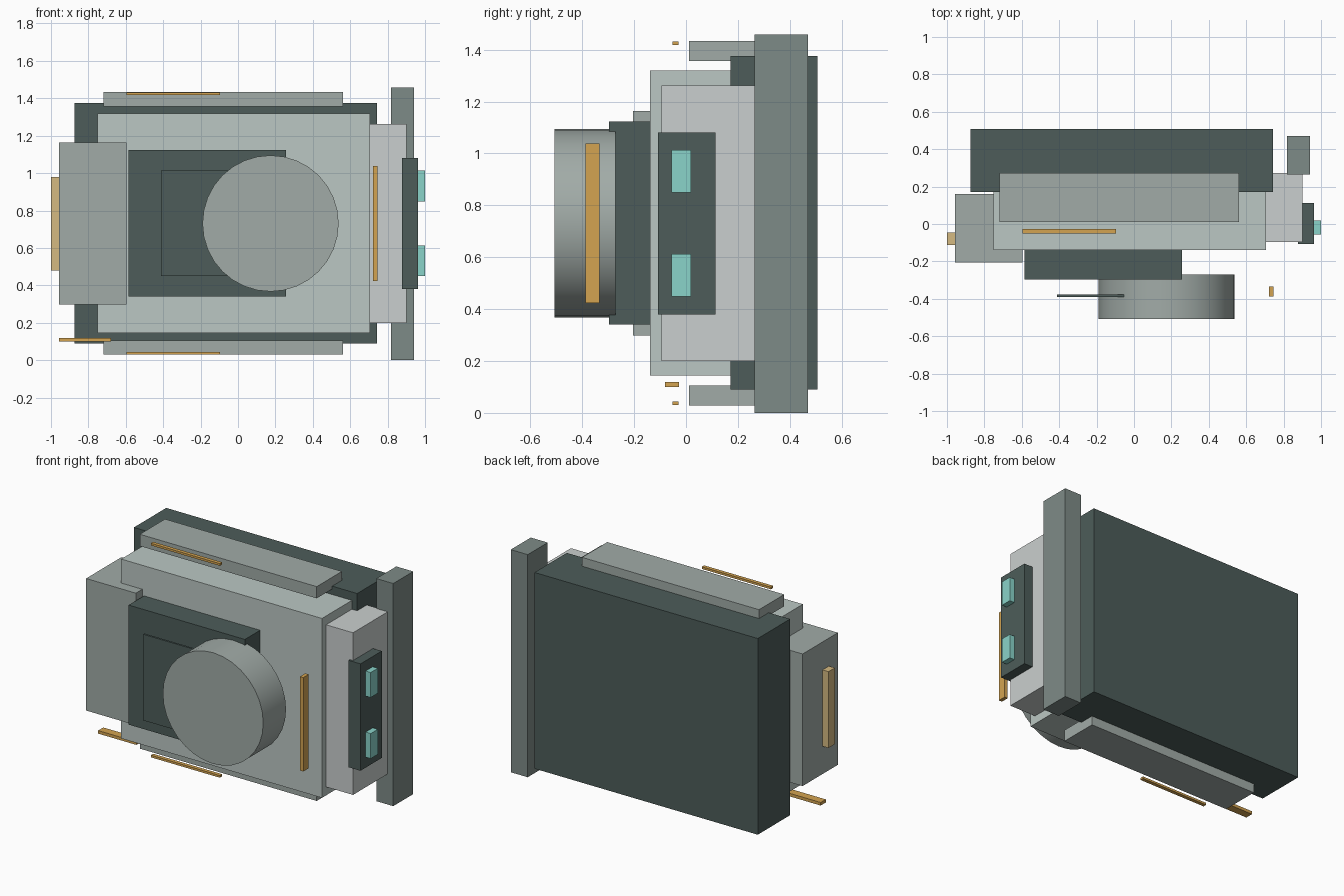
import bpy, math

if "Cube" in bpy.data.objects:
    bpy.data.objects.remove(bpy.data.objects["Cube"])


def material(name, rgb):
    """Flat colour given as 0-255 screen values."""
    m = bpy.data.materials.new(name)
    m.diffuse_color = [(c / 255) ** 2.2 for c in rgb] + [1.0]
    m.use_nodes = True
    m.node_tree.nodes["Principled BSDF"].inputs["Base Color"].default_value = m.diffuse_color
    return m


DARK = material("dark_green_grey", (78, 93, 90))
PALE = material("pale_green_grey", (186, 198, 194))
LIGHT = material("light_grey", (201, 206, 205))
MID = material("mid_grey", (160, 170, 166))
STEEL = material("steel_grey", (125, 138, 134))
AMBER = material("amber", (210, 162, 82))
SAND = material("sand", (212, 184, 128))
TEAL = material("teal", (136, 210, 200))


def box(name, x, y, z, mat):
    """Box from (min, max) ranges on each axis."""
    bpy.ops.mesh.primitive_cube_add(size=1)
    ob = bpy.context.object
    ob.name = name
    ob.location = [(a + b) / 2 for a, b in (x, y, z)]
    ob.scale = [b - a for a, b in (x, y, z)]
    bpy.ops.object.transform_apply(location=False, rotation=False, scale=True)
    ob.data.materials.append(mat)
    return ob


# Main body layers
box("back_shell", (-0.875, 0.743), (0.172, 0.507), (0.09, 1.375), DARK)
box("main_body", (-0.75, 0.705), (-0.138, 0.20), (0.145, 1.32), PALE)
box("left_block", (-0.957, -0.597), (-0.205, 0.16), (0.298, 1.163), MID)
box("right_block", (0.54, 0.90), (-0.095, 0.272), (0.20, 1.262), LIGHT)
box("corner_pillar", (0.817, 0.94), (0.264, 0.471), (0.0, 1.458), STEEL)

# Slabs and amber strips, mirrored above and below the body centre
MID_Z = 0.731
for side, s in (("top", 1), ("bottom", -1)):
    def zr(lo, hi):
        return tuple(sorted((MID_Z + s * lo, MID_Z + s * hi)))
    box(side + "_slab", (-0.72, 0.562), (0.012, 0.273), zr(0.625, 0.702), MID)
    box(side + "_strip", (-0.595, -0.095), (-0.052, -0.028), zr(0.687, 0.701), AMBER)

# Side panel with two lit buttons
box("side_panel", (0.877, 0.963), (-0.108, 0.113), (0.38, 1.08), DARK)
for i, s in enumerate((-1, 1)):
    c = MID_Z + s * 0.2
    box(f"side_button_{i + 1}", (0.95, 1.0), (-0.055, 0.019),
        (c - 0.082, c + 0.082), TEAL)

# Front mount, thin plate and round drum
box("front_mount", (-0.585, 0.257), (-0.296, -0.13), (0.34, 1.123), DARK)
box("front_plate", (-0.413, 0.155), (-0.391, -0.378), (0.45, 1.014), DARK)
bpy.ops.mesh.primitive_cylinder_add(
    vertices=32, radius=0.364, depth=0.236,
    location=(0.174, -0.389, MID_Z), rotation=(math.pi / 2, 0, 0))
drum = bpy.context.object
drum.name = "front_drum"
drum.data.materials.append(MID)
bpy.ops.object.shade_smooth_by_angle(angle=math.radians(30))

# Loose amber trim bars
box("left_trim", (-1.0, -0.95), (-0.112, -0.046), (0.48, 0.98), SAND)
box("right_trim", (0.721, 0.745), (-0.388, -0.333), (0.424, 1.039), AMBER)
box("lower_left_trim", (-0.957, -0.68), (-0.08, -0.027), (0.099, 0.119), AMBER)
